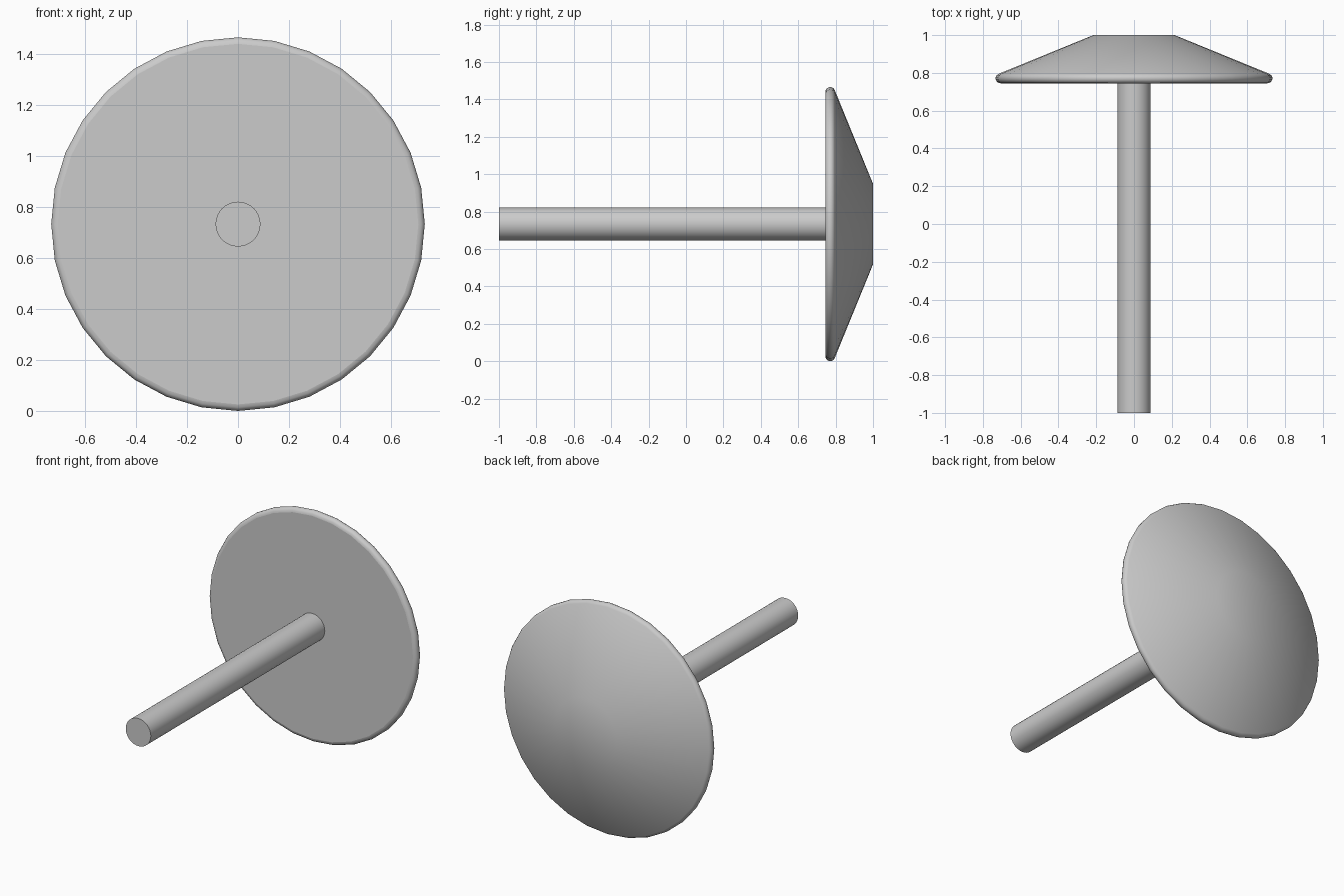
import bpy
import bmesh
from math import cos, sin, pi, radians
from mathutils import Vector

if "Cube" in bpy.data.objects:
    bpy.data.objects.remove(bpy.data.objects["Cube"])

SIDES = 32
RADIUS = 0.733          # disc radius, also the height of the axis

grey = bpy.data.materials.new("plain_grey")
grey.use_nodes = True
colour = (0.6, 0.6, 0.6, 1)
grey.diffuse_color = colour
grey.node_tree.nodes["Principled BSDF"].inputs["Base Color"].default_value = colour


def lathe(name, profile):
    """Turn (radius, y) points about the y axis and close both ends."""
    bm = bmesh.new()
    rings = []
    for r, y in profile:
        angles = [2 * pi * i / SIDES for i in range(SIDES)]
        rings.append([bm.verts.new(Vector((r * cos(a), y, r * sin(a)))) for a in angles])
    for low, high in zip(rings, rings[1:]):
        for i in range(SIDES):
            j = (i + 1) % SIDES
            bm.faces.new((low[i], low[j], high[j], high[i]))
    bm.faces.new(rings[0])
    bm.faces.new(rings[-1])
    bmesh.ops.recalc_face_normals(bm, faces=bm.faces)
    mesh = bpy.data.meshes.new(name)
    bm.to_mesh(mesh)
    bm.free()
    mesh.materials.append(grey)
    obj = bpy.data.objects.new(name, mesh)
    bpy.context.collection.objects.link(obj)
    obj.location.z = RADIUS
    bpy.ops.object.select_all(action="DESELECT")
    obj.select_set(True)
    bpy.context.view_layer.objects.active = obj
    bpy.ops.object.shade_smooth_by_angle(angle=radians(40))
    # Keep the front end crisp and flat
    for face in mesh.polygons:
        if face.normal.y < -0.99:
            face.use_smooth = False
    return obj


# Straight round shaft
lathe("shaft", [(0.088, -1), (0.088, 0.755)])

# Disc head: flat front, rounded rim, shallow cone to a small flat back
bead = 0.026
steps = 6
rim = []
for k in range(steps + 1):
    a = radians(-90 + 158 * k / steps)
    rim.append((RADIUS - bead + bead * cos(a), 0.771 + bead * sin(a)))
lathe("disc_head", rim + [(0.215, 1)])
